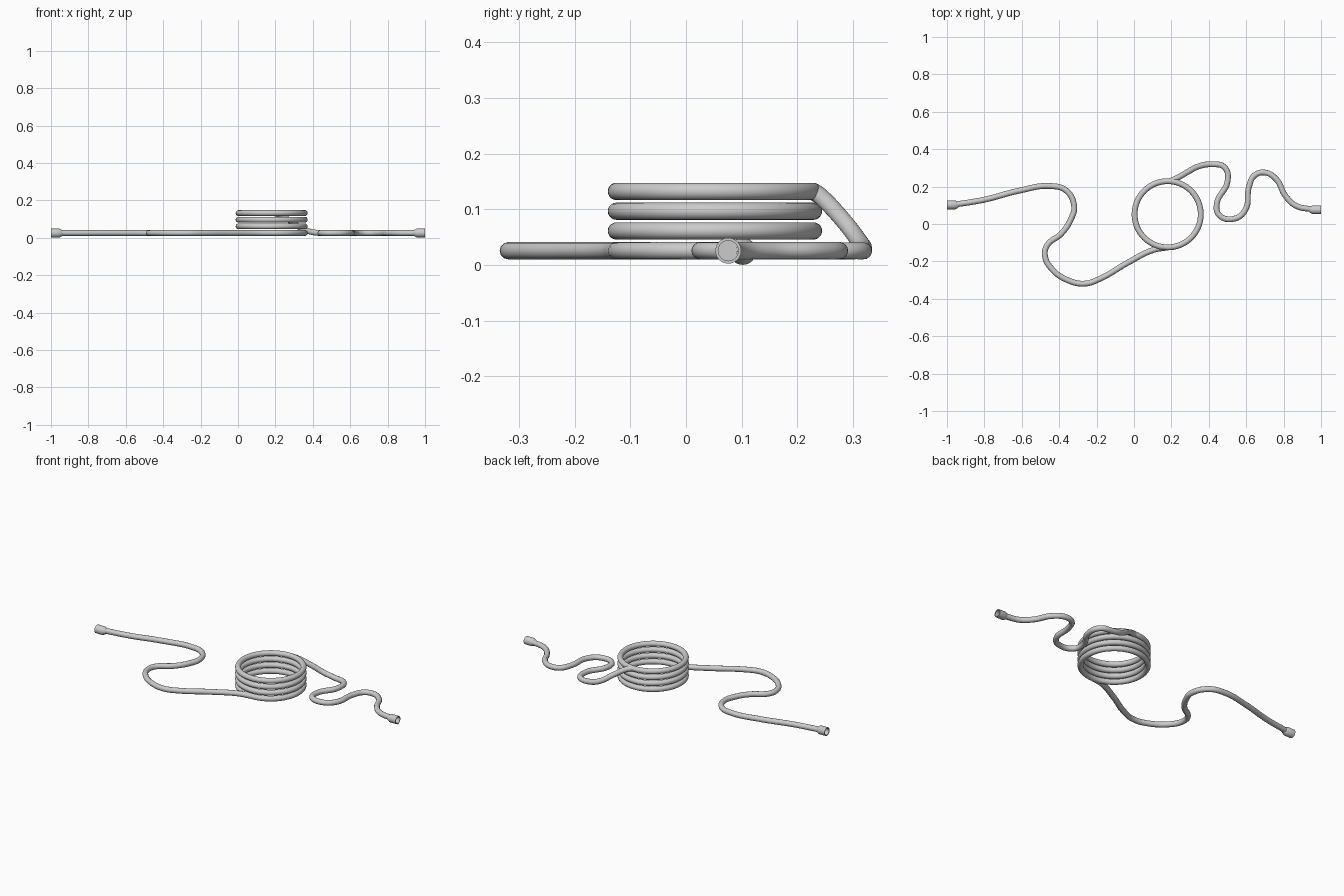
import bpy, math
from mathutils import Matrix

if "Cube" in bpy.data.objects:
    bpy.data.objects.remove(bpy.data.objects["Cube"])

R = 0.0155      # hose radius
Z0 = 0.0255     # height of hose lying on the floor


def smooth(obj):
    bpy.ops.object.select_all(action='DESELECT')
    obj.select_set(True)
    bpy.context.view_layer.objects.active = obj
    bpy.ops.object.shade_smooth_by_angle(angle=math.radians(35))


def hose(name, pts):
    cu = bpy.data.curves.new(name, 'CURVE')
    cu.dimensions = '3D'
    cu.bevel_depth = R
    cu.bevel_resolution = 4
    cu.resolution_u = 8
    cu.use_fill_caps = True
    sp = cu.splines.new('BEZIER')
    sp.bezier_points.add(len(pts) - 1)
    for bp, p in zip(sp.bezier_points, pts):
        bp.co = (p[0], p[1], p[2] if len(p) > 2 else Z0)
        bp.handle_left_type = bp.handle_right_type = 'AUTO'
    ob = bpy.data.objects.new(name, cu)
    bpy.context.collection.objects.link(ob)
    bpy.ops.object.select_all(action='DESELECT')
    ob.select_set(True)
    bpy.context.view_layer.objects.active = ob
    bpy.ops.object.convert(target='MESH')
    smooth(bpy.context.view_layer.objects.active)


def connector(name, end, inward, r):
    # lathe profile: (distance from open end, radius)
    prof = [(0.035, 0.0005), (0.035, r * .78), (0.0, r * .78), (0.0, r),
            (0.045, r), (0.058, R + 0.001), (0.062, R * 0.9)]
    n = 32
    verts, faces = [], []
    for s, rad in prof:
        for i in range(n):
            a = 2 * math.pi * i / n
            verts.append((s, rad * math.cos(a), rad * math.sin(a)))
    for k in range(len(prof) - 1):
        for i in range(n):
            j = (i + 1) % n
            faces.append((k * n + i, k * n + j, (k + 1) * n + j, (k + 1) * n + i))
    me = bpy.data.meshes.new(name)
    me.from_pydata(verts, [], faces)
    me.transform(Matrix.Translation(end) @ Matrix.Rotation(inward, 4, 'Z'))
    ob = bpy.data.objects.new(name, me)
    bpy.context.collection.objects.link(ob)
    bpy.context.view_layer.objects.active = ob
    ob.select_set(True)
    bpy.ops.object.mode_set(mode='EDIT')
    bpy.ops.mesh.select_all(action='SELECT')
    bpy.ops.mesh.normals_make_consistent(inside=False)
    bpy.ops.object.mode_set(mode='OBJECT')
    smooth(ob)


# stacked coil of hose
for i in range(4):
    bpy.ops.mesh.primitive_torus_add(
        major_radius=0.177, minor_radius=R, major_segments=72, minor_segments=20,
        location=(0.18, 0.052, Z0 + i * 0.0355))
    ring = bpy.context.object
    ring.name = f"coil_turn_{i + 1}"
    smooth(ring)

# lead winding from the left end into the bottom turn
hose("left_lead", [
    (-0.963, 0.103), (-0.80, 0.13), (-0.615, 0.178), (-0.445, 0.203),
    (-0.362, 0.178), (-0.32, 0.095), (-0.34, 0.02), (-0.387, -0.05),
    (-0.465, -0.115), (-0.476, -0.17), (-0.44, -0.24), (-0.355, -0.30),
    (-0.265, -0.319), (-0.187, -0.295), (-0.03, -0.205), (0.10, -0.14),
    (0.18, -0.125)])

# lead dropping from the top turn to the right end
hose("right_lead", [
    (0.19, 0.229, 0.132), (0.225, 0.243, 0.122), (0.29, 0.28, 0.083),
    (0.345, 0.308, 0.047), (0.41, 0.319, 0.028), (0.485, 0.302), (0.50, 0.227),
    (0.443, 0.11), (0.455, 0.048), (0.535, 0.028), (0.595, 0.075),
    (0.615, 0.20), (0.645, 0.26), (0.70, 0.275), (0.76, 0.24),
    (0.81, 0.15), (0.865, 0.098), (0.963, 0.077)])

# open sockets at both ends
connector("left_connector", (-1.0, 0.102, Z0 - 0.001), 0.0, 0.0243)
connector("right_connector", (1.0, 0.076, Z0), math.pi, 0.0232)
